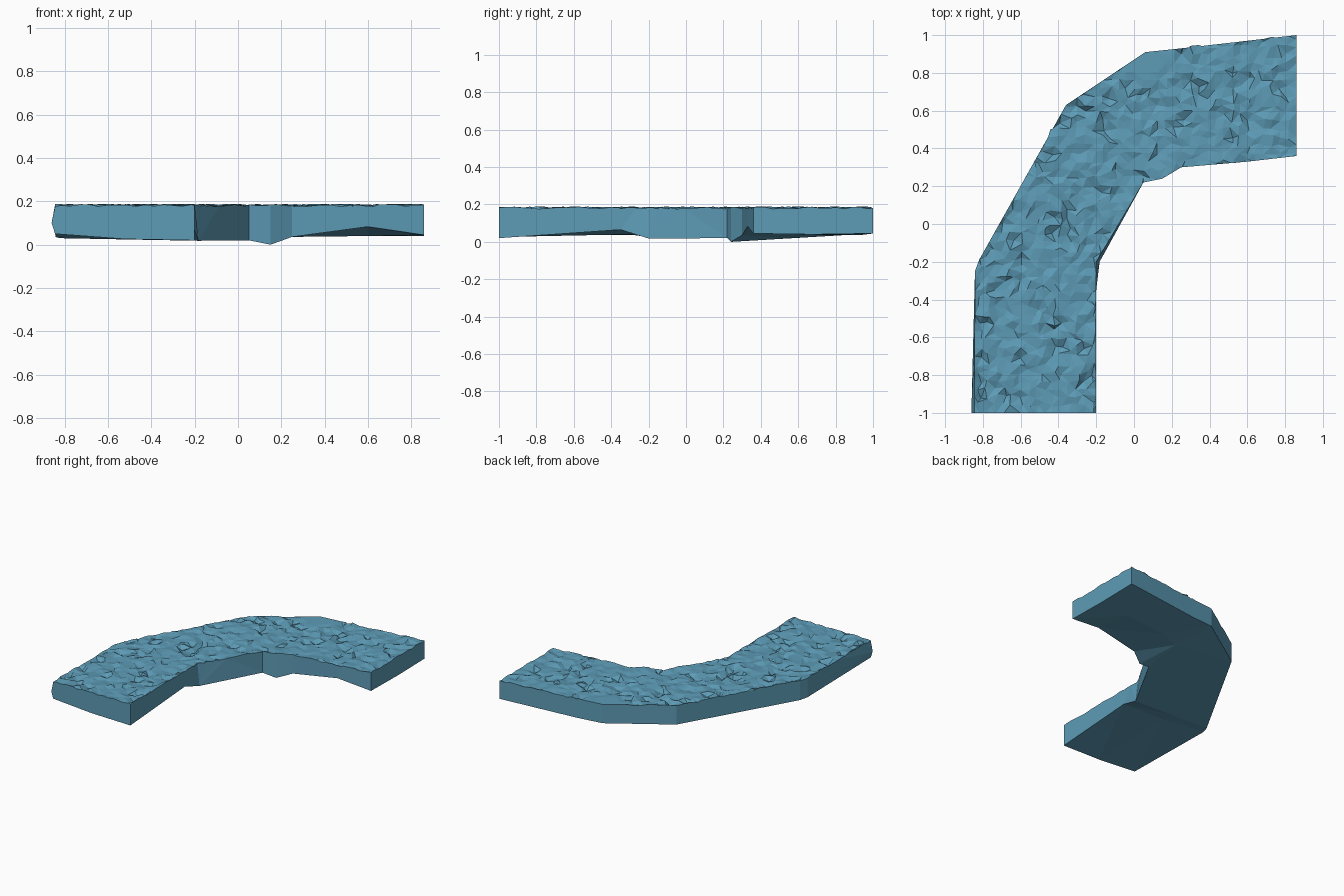
import bpy, bmesh, random
from mathutils import Vector

if "Cube" in bpy.data.objects:
    bpy.data.objects.remove(bpy.data.objects["Cube"])

random.seed(4)
TOP = 0.182

# stations along the bend: outer x, y, bottom z, then inner x, y, bottom z
stations = [
    (-.845, -1.0, .050, -.20, -1.0, .020),
    (-.842, -.25, .035, -.20, -.35, .065),
    (-.820, -.19, .030, -.20, -.20, .018),
    (-.360, .63, .035, .05, .22, .020),
    (.060, .91, .040, .15, .24, .000),
    (.250, .93, .036, .25, .30, .036),
    (.600, .97, .041, .60, .33, .083),
    (.860, 1.0, .045, .86, .36, .045),
]

bm = bmesh.new()
rings = []
for i, (ox, oy, oz, ix, iy, iz) in enumerate(stations):
    bulge = 0.016 if i == 0 else 0.0      # lip on the free end
    flare = 0.018 if i == 2 else 0.0      # inner wall leans out at the bend
    mid_z = min((oz + iz) / 2, 0.026 if i == 0 else 0.04)
    ring = [(ox, oy, TOP), (ox - bulge, oy, 0.10), (ox, oy, oz),
            ((ox + ix) / 2, (oy + iy) / 2, mid_z),
            (ix + flare, iy, iz), (ix, iy, TOP)]
    rings.append([bm.verts.new(p) for p in ring])

# side walls and underside
for a, b in zip(rings, rings[1:]):
    for k in range(5):
        bm.faces.new((a[k], a[k + 1], b[k + 1], b[k]))
# end caps and one flat top
bm.faces.new(rings[0])
bm.faces.new(rings[-1])
bm.faces.new([r[0] for r in rings] + [r[5] for r in reversed(rings)])
bmesh.ops.recalc_face_normals(bm, faces=bm.faces[:])


def top_faces():
    return [f for f in bm.faces if all(abs(v.co.z - TOP) < 1e-4 for v in f.verts)]


# slice the top into a square grid
step = 0.043
for axis, limit in ((0, 0.86), (1, 1.0)):
    normal = Vector((axis == 0, axis == 1, 0))
    c = -limit + step
    while c < limit - 0.01:
        faces = top_faces()
        geom = set(faces)
        for f in faces:
            geom.update(f.edges)
            geom.update(f.verts)
        bmesh.ops.bisect_plane(bm, geom=list(geom), plane_co=normal * c, plane_no=normal, dist=1e-4)
        c += step

# roughen the paving, leaving the outer corner smooth
faces = top_faces()
top = set(faces)
verts = {v for f in faces for v in f.verts}
corner = Vector((0.06, 0.88))
for v in verts:
    rim = any(f not in top for f in v.link_faces)
    d = (v.co.xy - corner).length
    amp = min(1, max(0, (d - 0.10) / 0.12))
    if rim:
        v.co.z += random.uniform(-.007, .005) * amp
    else:
        v.co.x += random.uniform(-.015, .015) * amp
        v.co.y += random.uniform(-.015, .015) * amp
        dz = random.uniform(-.011, .007)
        if random.random() < 0.07:
            dz = -0.022
        v.co.z += dz * amp
bmesh.ops.triangulate(bm, faces=bm.faces[:])

mesh = bpy.data.meshes.new("curved_path")
bm.to_mesh(mesh)
bm.free()
mat = bpy.data.materials.new("slate blue")
mat.diffuse_color = (0.11, 0.33, 0.47, 1)
mat.use_nodes = True
mat.node_tree.nodes["Principled BSDF"].inputs["Base Color"].default_value = mat.diffuse_color
mesh.materials.append(mat)
bpy.context.collection.objects.link(bpy.data.objects.new("curved_path", mesh))
